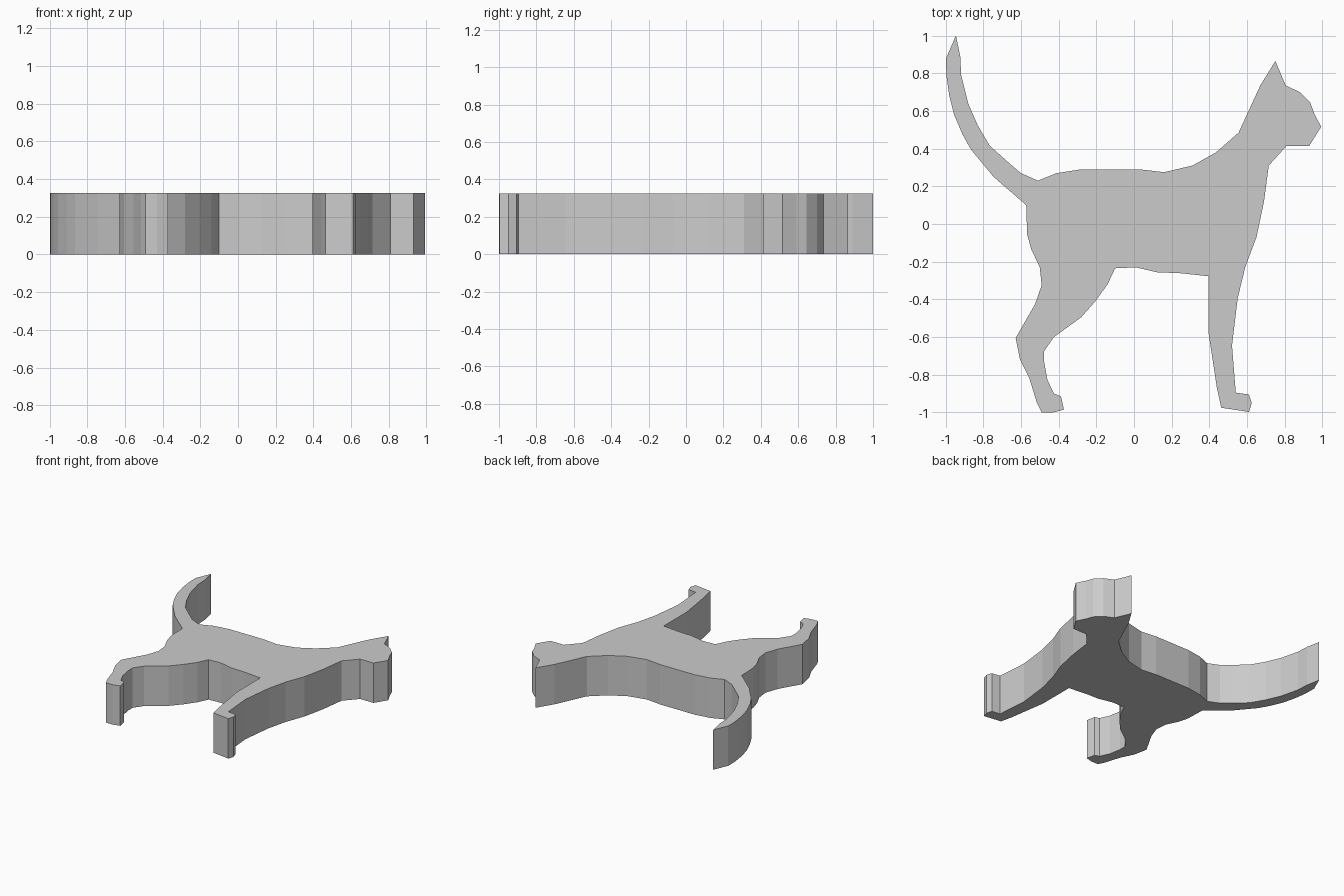
import bpy, bmesh

HEIGHT = 0.325

# Silhouette, clockwise from the tail tip, one short run per body region
tail_inner = [(-.945, 1), (-.922, .89), (-.917, .79), (-.88, .64), (-.83, .525),
              (-.765, .415), (-.67, .33), (-.60, .27), (-.51, .23)]
back = [(-.41, .27), (-.28, .29), (.03, .29), (.16, .275), (.31, .31), (.435, .38), (.555, .485)]
head = [(.67, .735), (.75, .865), (.805, .735), (.88, .70), (.935, .645),
        (.955, .59), (.993, .515), (.93, .415), (.81, .415)]
chest = [(.715, .31), (.69, .12), (.65, -.07), (.59, -.23)]
front_leg = [(.55, -.395), (.52, -.645), (.54, -.895), (.61, -.905), (.625, -.95),
             (.61, -.997), (.463, -.975), (.44, -.87), (.395, -.575), (.395, -.277)]
belly = [(.235, -.26), (.125, -.257), (.01, -.23), (-.10, -.235)]
hind_leg = [(-.14, -.32), (-.205, -.41), (-.28, -.495), (-.425, -.60), (-.477, -.675),
            (-.477, -.73), (-.46, -.825), (-.425, -.90), (-.387, -.915), (-.372, -.985),
            (-.43, -1), (-.49, -1), (-.515, -.95), (-.555, -.82), (-.605, -.72),
            (-.628, -.605), (-.525, -.425), (-.49, -.325)]
rump = [(-.50, -.23), (-.545, -.135), (-.567, -.055), (-.572, .10)]
tail_outer = [(-.745, .25), (-.865, .395), (-.91, .475), (-.955, .58), (-.98, .68),
              (-.996, .79), (-.997, .88)]
outline = (tail_inner + back + head + chest + front_leg + belly + hind_leg
           + rump + tail_outer)

# Extrude the silhouette into a flat slab
bm = bmesh.new()
base = bm.faces.new([bm.verts.new((x, y, 0)) for x, y in outline])
ext = bmesh.ops.extrude_face_region(bm, geom=[base], use_keep_orig=True)
bmesh.ops.translate(bm, vec=(0, 0, HEIGHT),
                    verts=[v for v in ext["geom"] if isinstance(v, bmesh.types.BMVert)])
bmesh.ops.recalc_face_normals(bm, faces=bm.faces)
mesh = bpy.data.meshes.new("cat_silhouette")
bm.to_mesh(mesh)
bm.free()
bpy.context.collection.objects.link(bpy.data.objects.new("cat_silhouette", mesh))
